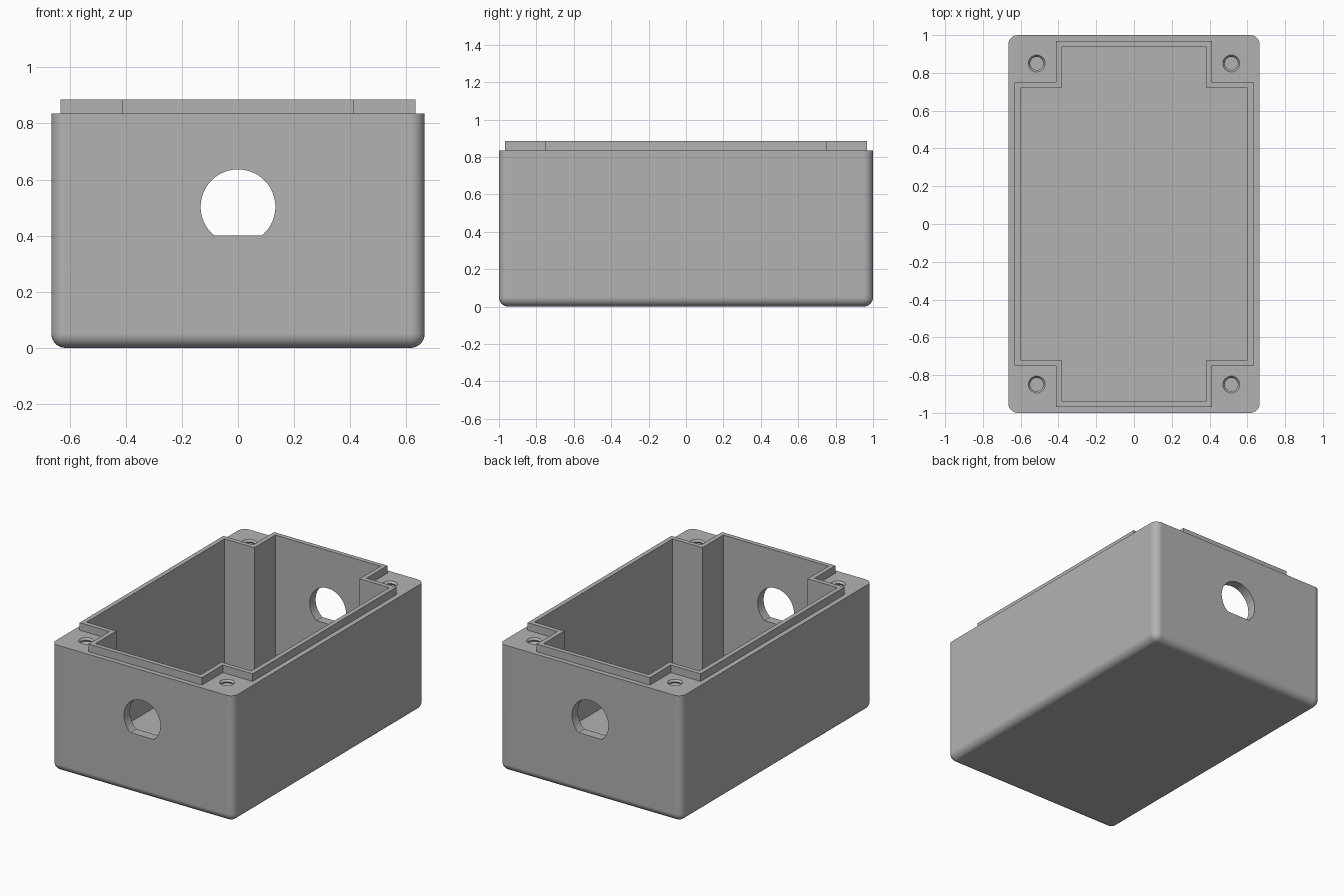
import bpy, bmesh
from math import sin, cos, pi, tau, asin
from mathutils import Matrix

if "Cube" in bpy.data.objects:
    bpy.data.objects.remove(bpy.data.objects["Cube"], do_unlink=True)

HALF_X, HALF_Y = 0.665, 1.0
RIM, TOP, FLOOR = 0.835, 0.885, 0.05

grey = bpy.data.materials.new("matte grey plastic")
grey.use_nodes = True
grey.diffuse_color = (0.45, 0.45, 0.45, 1)
grey.node_tree.nodes["Principled BSDF"].inputs["Base Color"].default_value = (0.45, 0.45, 0.45, 1)


def make(name, bm, helper=False):
    bmesh.ops.recalc_face_normals(bm, faces=bm.faces)
    mesh = bpy.data.meshes.new(name)
    bm.to_mesh(mesh)
    bm.free()
    mesh.materials.append(grey)
    ob = bpy.data.objects.new(name, mesh)
    bpy.context.collection.objects.link(ob)
    ob.hide_render = helper
    return ob


def prism(name, outline, low, high, turn=Matrix()):
    """Extrude a closed 2D outline from low to high, then place it."""
    bm = bmesh.new()
    face = bm.faces.new([bm.verts.new((x, y, low)) for x, y in outline])
    up = bmesh.ops.extrude_face_region(bm, geom=[face])["geom"]
    bmesh.ops.translate(bm, vec=(0, 0, high - low),
                        verts=[v for v in up if isinstance(v, bmesh.types.BMVert)])
    bm.transform(turn)
    return make(name, bm, True)


def notched(inset):
    """Rectangle with square corner notches for the screw posts."""
    x, y, nx, ny = (v - inset for v in (0.632, 0.968, 0.414, 0.75))
    quarter = [(x, ny), (nx, ny), (nx, y)]
    left = [(-a, b) for a, b in reversed(quarter)]
    upper = quarter + left
    return upper + [(-a, -b) for a, b in upper]


def flat_circle(radius, flat):
    """Circle cut by a horizontal chord below its centre."""
    start = -asin(flat / radius)
    n = 64
    return [(radius * cos(start + (pi - 2 * start) * i / n),
             radius * sin(start + (pi - 2 * start) * i / n)) for i in range(n + 1)]


def boolean(ob, tool, operation):
    mod = ob.modifiers.new(operation, "BOOLEAN")
    mod.operation, mod.solver, mod.object = operation, "EXACT", tool
    bpy.context.view_layer.objects.active = ob
    bpy.ops.object.modifier_apply(modifier=mod.name)
    bpy.data.objects.remove(tool, do_unlink=True)


# Body: block with rounded uprights and bottom edges, sharp top rim
bm = bmesh.new()
bmesh.ops.create_cube(bm, size=1)
bm.transform(Matrix.Translation((0, 0, RIM / 2)) @ Matrix.Diagonal((2 * HALF_X, 2 * HALF_Y, RIM, 1)))
rounded = [e for e in bm.edges if min(v.co.z for v in e.verts) < 0.01]
bmesh.ops.bevel(bm, geom=rounded, offset=0.05, segments=8, profile=0.5, affect="EDGES")
box = make("enclosure_box", bm)

# Raised lip and hollow interior
boolean(box, prism("lip", notched(0), RIM - 0.1, TOP), "UNION")
boolean(box, prism("cavity", notched(0.03), FLOOR, TOP + 0.1), "DIFFERENCE")

# Connector holes: front and back with the flat below, one side with the flat above
upright = Matrix.Rotation(pi / 2, 4, "X")
for name, y in (("front_hole", -HALF_Y), ("back_hole", HALF_Y)):
    place = Matrix.Translation((0, y, 0.503)) @ upright
    boolean(box, prism(name, flat_circle(0.133, 0.103), -0.2, 0.2, place), "DIFFERENCE")
place = Matrix.Translation((HALF_X, 0, 0.502)) @ Matrix.Rotation(pi / 2, 4, "Z") @ upright
side = [(a, -b) for a, b in flat_circle(0.157, 0.133)]
boolean(box, prism("side_hole", side, -0.2, 0.2, place), "DIFFERENCE")

# Threaded screw holes: ridged bores in the four posts
PITCH, TURNS, SIDES = 0.025, 16, 24
for sx in (-1, 1):
    for sy in (-1, 1):
        bm = bmesh.new()
        rings = []
        for k in range(2 * TURNS + 2):
            z = RIM + 0.02 - max(k - 1, 0) * PITCH / 2 - (0.02 if k else 0)
            r = 0.045 if k < 2 or k % 2 else 0.035
            rings.append([bm.verts.new((sx * 0.515 + r * cos(tau * i / SIDES),
                                        sy * 0.85 + r * sin(tau * i / SIDES), z))
                          for i in range(SIDES)])
        for a, b in zip(rings, rings[1:]):
            for i in range(SIDES):
                j = (i + 1) % SIDES
                bm.faces.new((a[i], a[j], b[j], b[i]))
        bm.faces.new(rings[0])
        bm.faces.new(rings[-1])
        boolean(box, make("screw_hole", bm, True), "DIFFERENCE")

# Smooth the rounded edges, keep the flats crisp
bpy.ops.object.select_all(action="DESELECT")
box.select_set(True)
bpy.context.view_layer.objects.active = box
bpy.ops.object.shade_smooth_by_angle(angle=pi / 6)
weighted = box.modifiers.new("crisp flats", "WEIGHTED_NORMAL")
weighted.keep_sharp = True
